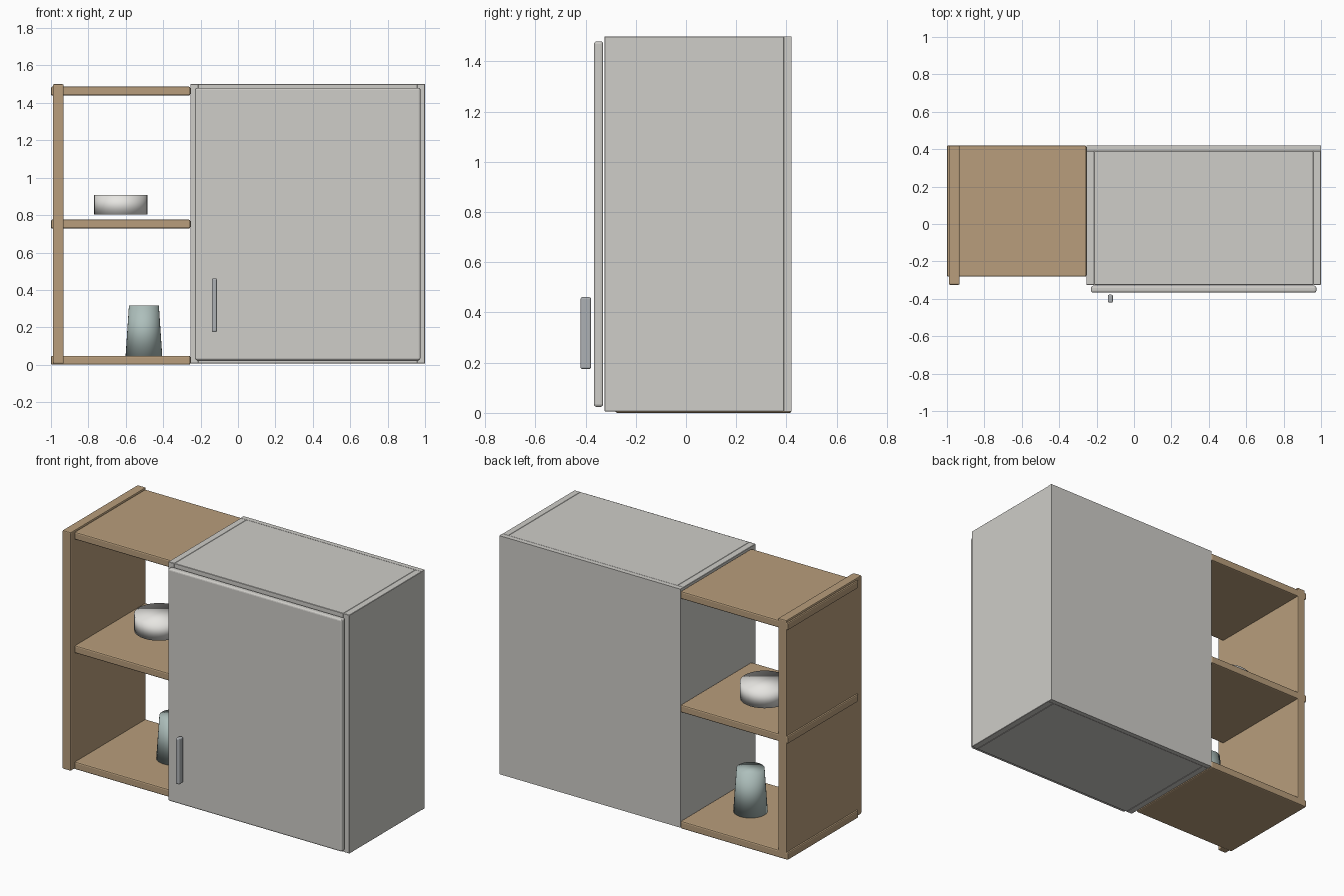
import bpy
import bmesh
from mathutils import Vector

if "Cube" in bpy.data.objects:
    bpy.data.objects.remove(bpy.data.objects["Cube"])


def material(name, rgb):
    m = bpy.data.materials.new(name)
    m.diffuse_color = (*rgb, 1)
    m.use_nodes = True
    m.node_tree.nodes["Principled BSDF"].inputs["Base Color"].default_value = m.diffuse_color
    return m


WOOD = material("wood", (0.48, 0.34, 0.20))
PAINT = material("paint", (0.62, 0.61, 0.58))
STEEL = material("steel", (0.42, 0.44, 0.46))
WHITE = material("white_glaze", (0.80, 0.79, 0.76))
TEAL = material("teal_glaze", (0.42, 0.52, 0.50))


def add_object(name, bm, mat):
    mesh = bpy.data.meshes.new(name)
    bm.to_mesh(mesh)
    bm.free()
    mesh.materials.append(mat)
    ob = bpy.data.objects.new(name, mesh)
    bpy.context.collection.objects.link(ob)
    return ob


def box(name, x, y, z, mat, bevel=0.0, segments=2):
    """Box from (min, max) ranges, with optional rounded edges."""
    bm = bmesh.new()
    bmesh.ops.create_cube(bm, size=1)
    lo, hi = Vector((x[0], y[0], z[0])), Vector((x[1], y[1], z[1]))
    for v in bm.verts:
        v.co = (lo + hi) / 2 + v.co * (hi - lo)
    ob = add_object(name, bm, mat)
    if bevel:
        mod = ob.modifiers.new("bevel", 'BEVEL')
        mod.width = bevel
        mod.segments = segments
    return ob


def drum(name, center, r_bottom, r_top, z, mat):
    """Solid round vessel, smooth shaded."""
    bm = bmesh.new()
    bmesh.ops.create_cone(bm, cap_ends=True, segments=32, radius1=r_bottom,
                          radius2=r_top, depth=z[1] - z[0])
    bmesh.ops.translate(bm, verts=bm.verts, vec=(*center, sum(z) / 2))
    for f in bm.faces:
        f.smooth = True
    return add_object(name, bm, mat)


BOTTOM, TOP, BACK, FRONT = 0.006, 1.5, 0.42, -0.325

# Open shelf: end panel and three boards that run through it
box("shelf_end_panel", (-0.99, -0.932), (FRONT, BACK), (BOTTOM, TOP), WOOD, 0.006)
for name, z in (("bottom_shelf", 0.0), ("middle_shelf", 0.728), ("top_shelf", 1.439)):
    box(name, (-1.0, -0.255), (-0.282, BACK), (z, z + 0.048), WOOD, 0.008)

# Closed cabinet carcass
SIDE, INNER = 0.042, 0.39
for name, x in (("cabinet_left_side", -0.255), ("cabinet_right_side", 1.0 - SIDE)):
    box(name, (x, x + SIDE), (FRONT, INNER), (BOTTOM, TOP), PAINT, 0.002, 1)
for name, z in (("cabinet_floor", BOTTOM), ("cabinet_top", TOP - SIDE)):
    box(name, (-0.255 + SIDE, 1.0 - SIDE), (FRONT, INNER), (z, z + SIDE), PAINT, 0.002, 1)
box("cabinet_back", (-0.255, 1.0), (INNER, BACK), (BOTTOM, TOP), PAINT)

# Door and pull
box("cabinet_door", (-0.23, 0.975), (-0.367, -0.33), (0.024, 1.48), PAINT, 0.011, 3)
box("door_handle", (-0.14, -0.113), (-0.42, -0.378), (0.175, 0.461), STEEL, 0.007, 3)

# Items on the shelves
drum("bowl", (-0.627, 0.115), 0.142, 0.142, (0.803, 0.907), WHITE)
drum("cup", (-0.503, 0.08), 0.098, 0.08, (0.048, 0.317), TEAL)
